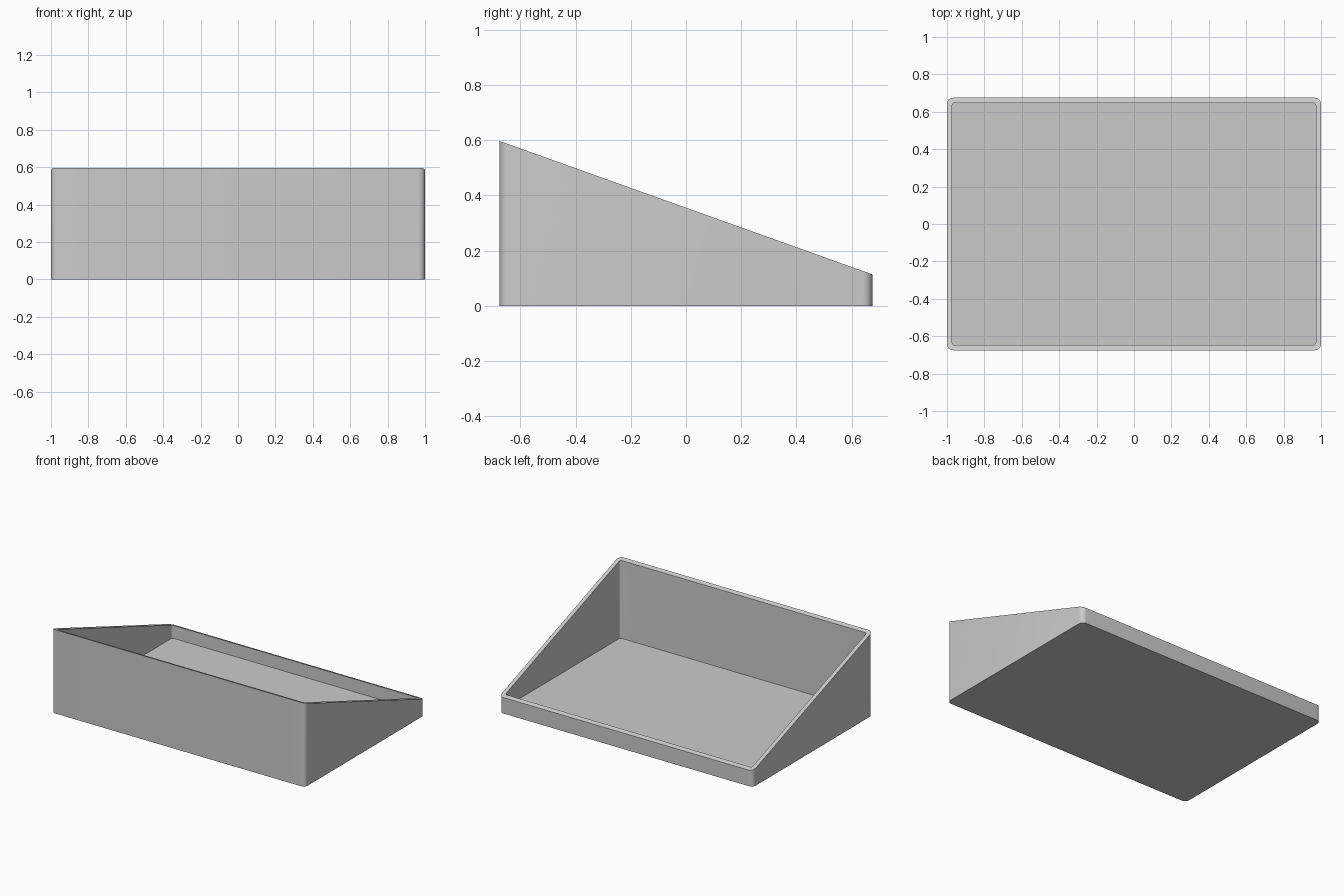
import bpy, bmesh, math

if "Cube" in bpy.data.objects:
    bpy.data.objects.remove(bpy.data.objects["Cube"])

# Overall sizes
HX, HY = 1.0, 0.675          # half width and half depth
WALL, FLOOR = 0.028, 0.032
Z_FRONT, Z_BACK = 0.597, 0.114
SEGS = 6                     # facets per rounded corner


def rim_z(y):
    """Height of the sloping rim plane at depth y."""
    return Z_FRONT + (Z_BACK - Z_FRONT) * (y + HY) / (2 * HY)


def outline(hx, hy, r):
    """Rounded rectangle, counter-clockwise."""
    pts = []
    for q, (sx, sy) in enumerate([(1, 1), (-1, 1), (-1, -1), (1, -1)]):
        for i in range(SEGS + 1):
            a = math.pi / 2 * (q + i / SEGS)
            pts.append((sx * (hx - r) + r * math.cos(a),
                        sy * (hy - r) + r * math.sin(a)))
    return pts


bm = bmesh.new()
outer = outline(HX, HY, 0.034)
inner = outline(HX - WALL, HY - WALL, 0.014)


def ring(pts, height):
    return [bm.verts.new((x, y, height(y))) for x, y in pts]


# Rings from the underside, over the rim, down to the tray floor
rings = [ring(outer, lambda y: 0), ring(outer, rim_z),
         ring(inner, rim_z), ring(inner, lambda y: FLOOR)]
n = len(outer)
for a, b in zip(rings, rings[1:]):
    for i in range(n):
        j = (i + 1) % n
        bm.faces.new((a[i], a[j], b[j], b[i]))
bm.faces.new(rings[0][::-1])   # underside
bm.faces.new(rings[-1])        # tray floor
bmesh.ops.recalc_face_normals(bm, faces=bm.faces)

mesh = bpy.data.meshes.new("sloped_tray")
bm.to_mesh(mesh)
bm.free()
tray = bpy.data.objects.new("sloped_tray", mesh)
bpy.context.collection.objects.link(tray)

# Plain grey plastic
grey = bpy.data.materials.new("light_grey")
grey.diffuse_color = (0.6, 0.6, 0.6, 1)
grey.use_nodes = True
grey.node_tree.nodes["Principled BSDF"].inputs["Base Color"].default_value = grey.diffuse_color
mesh.materials.append(grey)

# Smooth corners, crisp edges
bpy.context.view_layer.objects.active = tray
tray.select_set(True)
bpy.ops.object.shade_smooth_by_angle(angle=math.radians(30))
